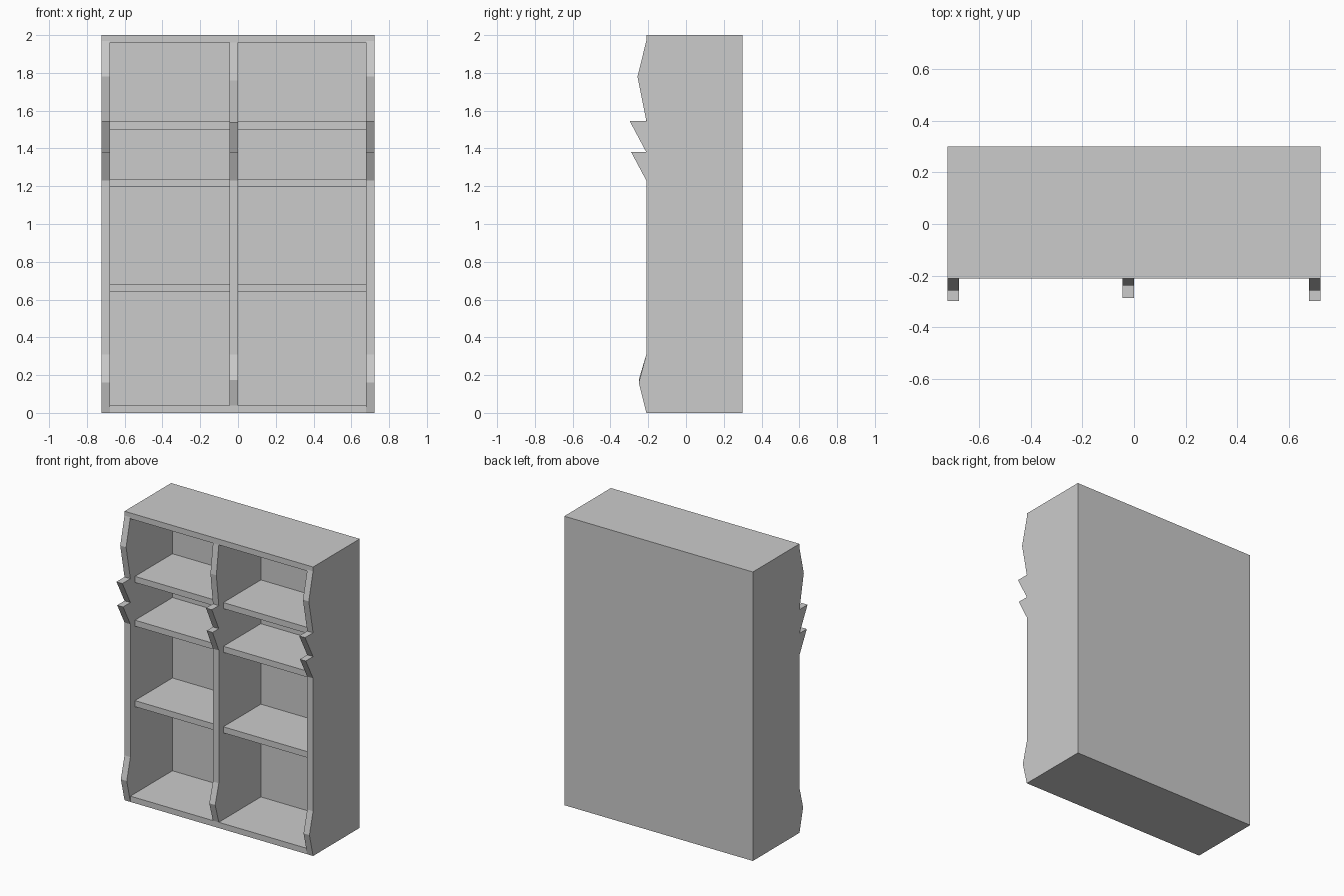
import bpy

if "Cube" in bpy.data.objects:
    bpy.data.objects.remove(bpy.data.objects["Cube"])

FRONT, BACK, INNER_BACK = -0.21, 0.30, 0.25
HALF_W, THICK = 0.722, 0.045


def mesh_object(name, verts, faces):
    mesh = bpy.data.meshes.new(name)
    mesh.from_pydata(verts, [], faces)
    mesh.update()
    obj = bpy.data.objects.new(name, mesh)
    bpy.context.collection.objects.link(obj)
    return obj


def panel(name, profile, x0, x1):
    """Extrude a (y, z) outline along x from x0 to x1."""
    n = len(profile)
    verts = [(x, y, z) for x in (x0, x1) for y, z in profile]
    faces = [tuple(range(n)), tuple(reversed(range(n, 2 * n)))]
    faces += [(i, i + n, (i + 1) % n + n, (i + 1) % n) for i in range(n)]
    return mesh_object(name, verts, faces)


def board(name, x0, x1, y0, y1, z0, z1):
    return panel(name, [(y1, z0), (y0, z0), (y0, z1), (y1, z1)], x0, x1)


# Side panels with the carved, jagged front edge
side = [(BACK, 0), (FRONT, 0), (-0.25, 0.16), (FRONT, 0.31), (FRONT, 1.23),
        (-0.29, 1.38), (FRONT, 1.38), (-0.298, 1.545), (FRONT, 1.545),
        (-0.257, 1.78), (FRONT, 1.97), (FRONT, 2), (BACK, 2)]
inner = HALF_W - THICK
panel("left_side", side, -HALF_W, -inner)
panel("right_side", side, inner, HALF_W)

# Central divider, between bottom and top boards
divider = [(INNER_BACK, 0.04), (FRONT, 0.04), (-0.25, 0.175), (FRONT, 0.31),
           (FRONT, 1.23), (-0.278, 1.38), (FRONT, 1.38), (-0.286, 1.54),
           (FRONT, 1.54), (-0.237, 1.76), (FRONT, 1.96), (INNER_BACK, 1.96)]
panel("divider", divider, -THICK, 0)

# Back, bottom and top boards
board("back", -inner, inner, INNER_BACK, BACK, 0, 2)
board("bottom", -inner, inner, FRONT, INNER_BACK, 0, 0.04)
board("top", -inner, inner, FRONT, INNER_BACK, 1.96, 2)

# Recessed shelves in both columns
for column, x0, x1 in (("left", -inner, -THICK), ("right", 0, inner)):
    for i, z in enumerate((0.64, 1.197, 1.5)):
        board(f"{column}_shelf_{i + 1}", x0, x1, -0.16, INNER_BACK, z, z + 0.042)
